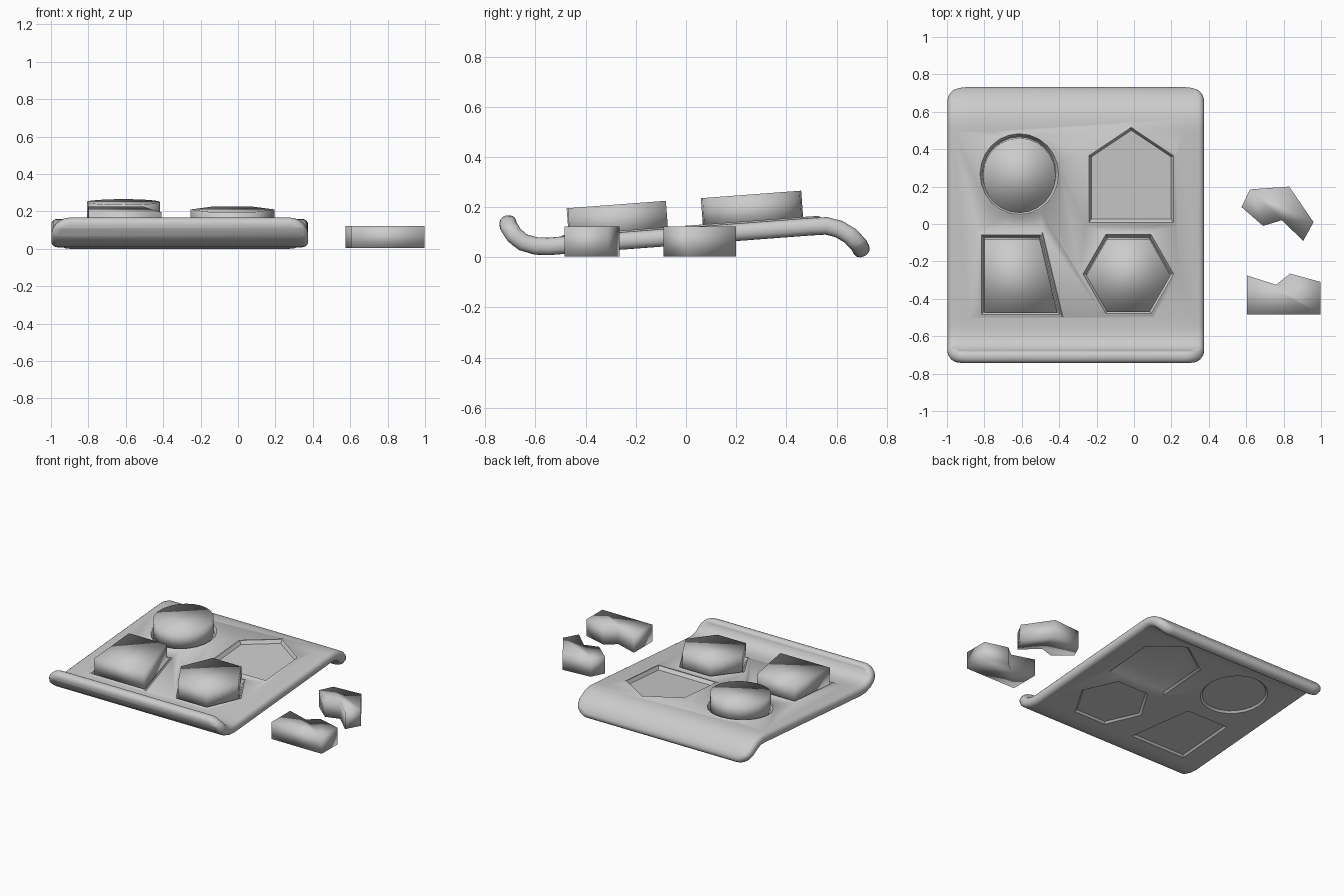
import bpy, bmesh, math
from mathutils import Vector

cube = bpy.data.objects.get("Cube")
if cube:
    bpy.data.objects.remove(cube)

grey = bpy.data.materials.new("light grey")
grey.use_nodes = True
grey.diffuse_color = (0.6, 0.6, 0.6, 1)
grey.node_tree.nodes["Principled BSDF"].inputs["Base Color"].default_value = (0.6, 0.6, 0.6, 1)

# Side profile of the tray's centre line as (y, z): curled up in front, down at the back
PATH = [Vector(p) for p in [
    (-0.716, 0.166), (-0.708, 0.125), (-0.685, 0.088), (-0.65, 0.06), (-0.6, 0.045),
    (-0.55, 0.043), (-0.5, 0.047), (0.5, 0.122), (0.56, 0.125), (0.61, 0.112),
    (0.655, 0.085), (0.69, 0.048), (0.712, 0.005)]]
HALF = 0.035
LEFT, RIGHT = -0.998, 0.375

# Flat position of each path point: true y in the middle, arc length in the curls
FRONT = 6
flat = [p.x for p in PATH]
for i in range(FRONT - 1, -1, -1):
    flat[i] = flat[i + 1] - (PATH[i + 1] - PATH[i]).length
for i in range(FRONT + 2, len(PATH)):
    flat[i] = flat[i - 1] + (PATH[i] - PATH[i - 1]).length
normals = []
for i in range(len(PATH)):
    d = PATH[min(i + 1, len(PATH) - 1)] - PATH[max(i - 1, 0)]
    if i in (FRONT, FRONT + 1):
        d = PATH[FRONT + 1] - PATH[FRONT]
    normals.append(Vector((-d.y, d.x)).normalized())


def bend(co):
    """Move a point of the flat tray onto the curved profile."""
    i = 0
    while i < len(flat) - 2 and co.y > flat[i + 1]:
        i += 1
    t = (co.y - flat[i]) / (flat[i + 1] - flat[i])
    p = PATH[i].lerp(PATH[i + 1], t) + normals[i].lerp(normals[i + 1], t).normalized() * co.z
    return Vector((co.x, p.x, p.y))


def prism(name, outline, z0, z1, s0=1.0, s1=1.0):
    """Prism over an outline, its two ends scaled about the middle."""
    xs, ys = zip(*outline)
    cx, cy = (min(xs) + max(xs)) / 2, (min(ys) + max(ys)) / 2
    bm = bmesh.new()
    low, high = [[bm.verts.new((cx + (x - cx) * s, cy + (y - cy) * s, z)) for x, y in outline]
                 for z, s in ((z0, s0), (z1, s1))]
    bm.faces.new(low[::-1])
    bm.faces.new(high)
    n = len(outline)
    for i in range(n):
        j = (i + 1) % n
        bm.faces.new((low[i], low[j], high[j], high[i]))
    bmesh.ops.recalc_face_normals(bm, faces=bm.faces)
    mesh = bpy.data.meshes.new(name)
    bm.to_mesh(mesh)
    bm.free()
    obj = bpy.data.objects.new(name, mesh)
    bpy.context.collection.objects.link(obj)
    mesh.materials.append(grey)
    return obj


def activate(obj):
    bpy.ops.object.select_all(action='DESELECT')
    obj.select_set(True)
    bpy.context.view_layer.objects.active = obj


def combine(obj, tool, operation):
    tool.hide_render = True
    activate(obj)
    mod = obj.modifiers.new("cut", 'BOOLEAN')
    mod.operation, mod.object, mod.solver = operation, tool, 'EXACT'
    bpy.ops.object.modifier_apply(modifier=mod.name)
    bpy.data.objects.remove(tool)


def ring(cx, cy, rx, ry, n):
    return [(cx + rx * math.cos(2 * math.pi * i / n), cy + ry * math.sin(2 * math.pi * i / n))
            for i in range(n)]


# Shapes of the four pockets
round_shape = ring(-0.613, 0.27, 0.195, 0.2, 24)
hexagon = ring(-0.03, -0.265, 0.225, 0.226, 6)
trapezoid = [(-0.8, -0.465), (-0.41, -0.465), (-0.505, -0.07), (-0.8, -0.07)]
house = [(-0.225, 0.03), (0.195, 0.03), (0.195, 0.36), (-0.015, 0.5), (-0.225, 0.36)]
shapes = {"round_block": round_shape, "hexagon_block": hexagon,
          "trapezoid_block": trapezoid, "house_pocket": house}

# Tray: rounded plate with softened edges
R = 0.1
outline = []
for k, (x, y) in enumerate([(RIGHT - R, flat[-1] - R), (LEFT + R, flat[-1] - R),
                            (LEFT + R, flat[0] + R), (RIGHT - R, flat[0] + R)]):
    for i in range(7):
        a = math.pi / 2 * (k + i / 6)
        outline.append((x + R * math.cos(a), y + R * math.sin(a)))
tray = prism("tray", outline, -HALF, HALF)
bm = bmesh.new()
bm.from_mesh(tray.data)
rim = [e for e in bm.edges if abs(e.verts[0].co.z - e.verts[1].co.z) < 0.001]
bmesh.ops.bevel(bm, geom=rim, offset=0.031, segments=4, profile=0.5, affect='EDGES')
bm.to_mesh(tray.data)
bm.free()

# Raised rims, sloped pockets on top and shallow hollows underneath
for shape in shapes.values():
    combine(tray, prism("rim", shape, HALF - 0.01, HALF + 0.006, 1.22, 1.12), 'UNION')
    combine(tray, prism("pocket", shape, 0.018, HALF + 0.02, 1.01, 1.12), 'DIFFERENCE')
    combine(tray, prism("hollow", shape, -HALF - 0.01, -HALF + 0.012, 1.16, 1.04), 'DIFFERENCE')

# Slice the curls and bend the plate to the profile
bm = bmesh.new()
bm.from_mesh(tray.data)
for s in flat[1:-1]:
    bmesh.ops.bisect_plane(bm, geom=bm.verts[:] + bm.edges[:] + bm.faces[:],
                           plane_co=(0, s, 0), plane_no=(0, 1, 0))
for v in bm.verts:
    v.co = bend(v.co)
bm.to_mesh(tray.data)
bm.free()
activate(tray)
bpy.ops.object.shade_smooth_by_angle(angle=math.radians(40))

# Blocks sitting in three of the pockets
for name in ("round_block", "hexagon_block", "trapezoid_block"):
    block = prism(name, shapes[name], 0.018, 0.146)
    for v in block.data.vertices:
        v.co = bend(v.co)
    activate(block)
    bpy.ops.object.shade_smooth()

# Loose blocks beside the tray
bent = [(0.575, 0.09), (0.69, -0.01), (0.79, 0.02), (0.905, -0.09),
        (0.96, 0.01), (0.83, 0.2), (0.62, 0.185)]
notched = [(0.603, -0.485), (0.998, -0.485), (0.998, -0.31), (0.835, -0.265),
           (0.76, -0.325), (0.603, -0.275)]
for name, shape in (("bent_block", bent), ("notched_block", notched)):
    activate(prism(name, shape, 0.003, 0.123))
    bpy.ops.object.shade_smooth()
